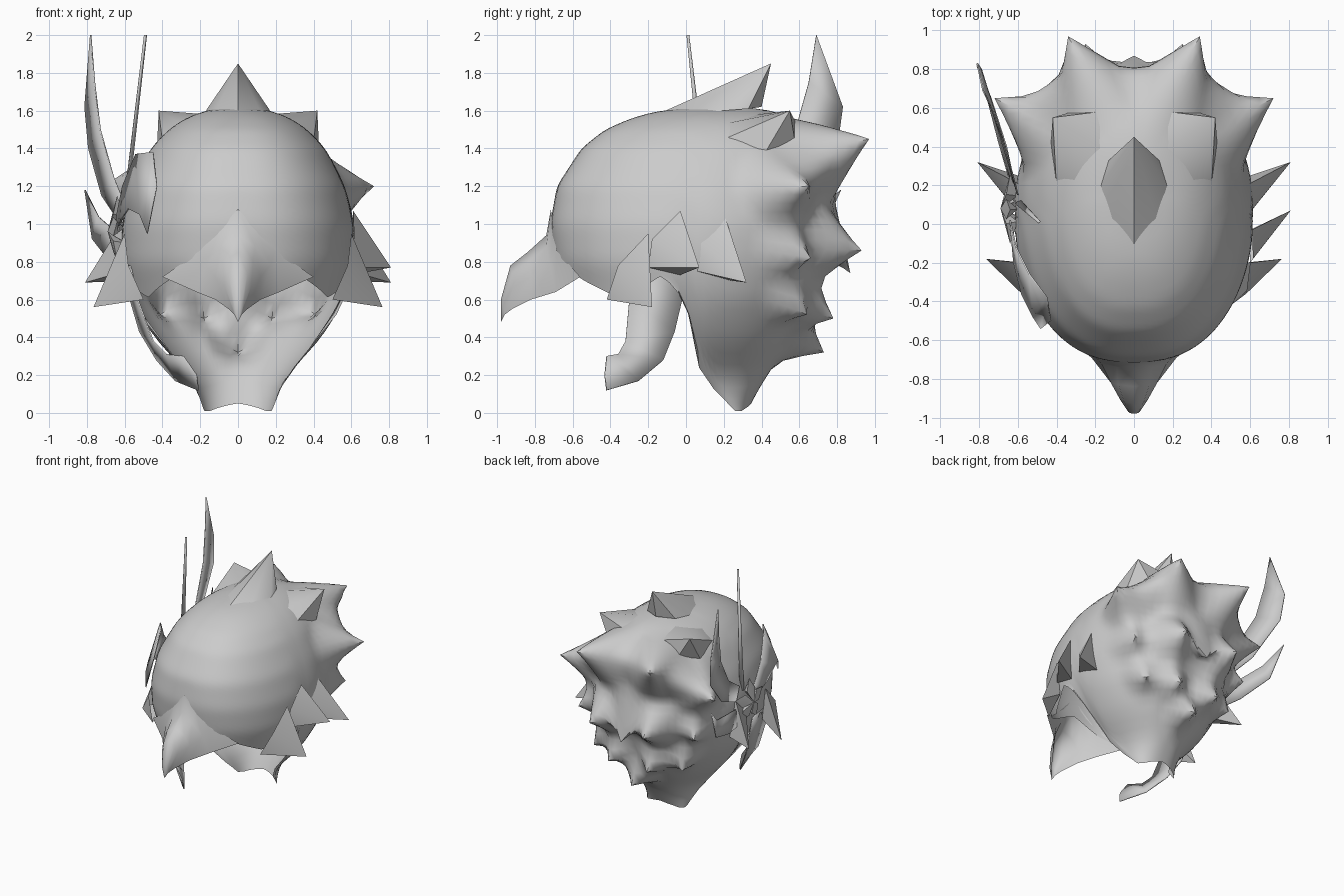
import bpy, bmesh, math
from mathutils import Vector

if "Cube" in bpy.data.objects:
    bpy.data.objects.remove(bpy.data.objects["Cube"])

grey = bpy.data.materials.new("plain_grey")
grey.diffuse_color = (0.6, 0.6, 0.6, 1)
grey.use_nodes = True
grey.node_tree.nodes["Principled BSDF"].inputs["Base Color"].default_value = grey.diffuse_color


def finish(name, bm, angle):
    me = bpy.data.meshes.new(name)
    bm.to_mesh(me)
    bm.free()
    ob = bpy.data.objects.new(name, me)
    bpy.context.collection.objects.link(ob)
    me.materials.append(grey)
    bpy.ops.object.select_all(action='DESELECT')
    ob.select_set(True)
    bpy.context.view_layer.objects.active = ob
    bpy.ops.object.shade_smooth_by_angle(angle=math.radians(angle))
    return ob


def lerp_table(table, key):
    """Linear look-up in rows of (key, values...) sorted by rising key."""
    if key <= table[0][0]:
        return table[0][1:]
    for a, b in zip(table, table[1:]):
        if key <= b[0]:
            t = (key - a[0]) / (b[0] - a[0])
            return [p + (q - p) * t for p, q in zip(a[1:], b[1:])]
    return table[-1][1:]


def grid(bm, rows, closed=False):
    vs = [[bm.verts.new(p) for p in r] for r in rows]
    for a, b in zip(vs, vs[1:]):
        n = len(a)
        for i in range(n if closed else n - 1):
            j = (i + 1) % n
            bm.faces.new((a[i], b[i], b[j], a[j]))
    return vs


def mirror(p):
    return (-p[0], p[1], p[2])


# head shell: height, half width, front y, middle y, back y
RINGS = [(0.00, .18, .20, .25, .32), (0.10, .21, .05, .15, .37), (0.20, .25, -.1, .075, .43),
         (0.30, .36, -.25, .06, .50), (0.40, .45, -.35, .06, .57), (0.60, .57, -.62, .05, .67),
         (0.80, .62, -.70, .05, .74), (1.00, .62, -.72, .07, .78),
         (1.20, .57, -.685, .08, .78), (1.40, .465, -.555, .10, .73),
         (1.50, .37, -.43, .12, .66), (1.56, .28, -.29, .14, .58), (1.60, .18, -.15, .16, .48),
         (1.63, .01, .18, .20, .22)]
# lower rim height by angle from the front
RIM = [(0, .92), (16, .80), (34, .70), (53, .61), (66, .66), (76, .73), (84, .61),
       (88, .45), (90, .24), (94, .12), (102, .01), (130, .01), (180, .05)]
TOP = 1.63


def shell_point(theta, z):
    w, f, c, b = lerp_table(RINGS, z)
    s, k = math.sin(theta), math.cos(theta)
    x = w * math.copysign(abs(s) ** .82, s)
    return Vector((x, c + k * (f - c) if k > 0 else c - k * (b - c), z))


COLS, ROWS = 96, 36
rows = []
for r in range(ROWS + 1):
    row = []
    for i in range(COLS):
        th = 2 * math.pi * i / COLS
        if th > math.pi:
            th -= 2 * math.pi
        rim = lerp_table(RIM, abs(math.degrees(th)))[0]
        row.append(shell_point(th, TOP - (TOP - rim) * (r / ROWS) ** 1.4))
    rows.append(row)
bm = bmesh.new()
vs = grid(bm, rows, closed=True)
bm.faces.new(vs[0])
for _ in range(3):
    bmesh.ops.smooth_vert(bm, verts=[v for r in vs[1:-1] for v in r], factor=.5,
                          use_axis_x=True, use_axis_y=True, use_axis_z=True)

# feather tufts pulled out of the back of the shell: base, tip, radius
TUFTS = [((.22, .7, 1.35), (.34, .97, 1.45), .28), ((.5, .5, 1.2), (.72, .65, 1.2), .25),
         ((.25, .72, .9), (.25, .93, .86), .23), ((.17, .62, .6), (.18, .78, .5), .18),
         ((.36, .5, .62), (.41, .64, .52), .17), ((.47, .5, .88), (.54, .66, .82), .18)]
tufts = TUFTS + [(mirror(b), mirror(t), r) for b, t, r in TUFTS]
tufts += [((0, .76, 1.0), (0, .87, .74), .2), ((0, .55, .42), (0, .73, .32), .18)]
start = {v: v.co.copy() for v in bm.verts}
for base, tip, rad in tufts:
    root = min(start.values(), key=lambda c: (c - Vector(base)).length)
    pull = Vector(tip) - root
    for v, c in start.items():
        d = (c - root).length / rad
        if d < 1:
            v.co += pull * (1 - d) ** 1.3
bm.normal_update()
finish("feathered_head_shell", bm, 50)


# pointed feathers standing off the shell: fan of base points round a tip
def feather(name, base, tip):
    bm = bmesh.new()
    t = bm.verts.new(tip)
    ring = [bm.verts.new(p) for p in base]
    for i in range(len(ring)):
        bm.faces.new((ring[i - 1], ring[i], t))
    centre = sum((v.co for v in ring), Vector()) / len(ring)
    mid = (centre + t.co) / 2
    bm.normal_update()
    for f in bm.faces:
        if f.normal.dot(f.calc_center_median() - mid) < 0:
            f.normal_flip()
    finish(name, bm, 35)


feather("crest_feather", [(0, -.12, 1.595), (.12, .0, 1.59), (.17, .2, 1.60), (.13, .33, 1.61), (0, .40, 1.62),
                          (-.13, .33, 1.61), (-.17, .2, 1.60), (-.12, .0, 1.59)], (0, .45, 1.85))
SIDE = [("cheek_feather", [(.6, -.2, .95), (.58, -.36, .78), (.5, -.42, .6), (.57, -.2, .68)], (.765, -.18, .56)),
        ("ear_feather", [(.61, -.03, 1.07), (.615, -.18, .92), (.6, -.2, .77), (.6, -.03, .73)], (.81, .07, .77)),
        ("nape_feather", [(.6, .21, 1.03), (.615, .08, .9), (.6, .06, .75), (.57, .24, .70)], (.81, .32, .69)),
        ("crown_feather", [(.40, .18, 1.44), (.3, .2, 1.53), (.16, .38, 1.58), (.18, .58, 1.54),
                           (.32, .58, 1.42), (.43, .42, 1.38)], (.42, .55, 1.6))]
for name, base, tip in SIDE:
    feather(name + "_right", base, tip)
    if name != "ear_feather":
        feather(name + "_left", [mirror(p) for p in base], mirror(tip))

# beak: ridge, flank and lower edge, mirrored
ridge = [(0, -.715, 1.08), (0, -.74, .94), (0, -.84, .85), (0, -.93, .78), (0, -.98, .6), (0, -.98, .48)]
upper = [(.10, -.705, .97), (.09, -.74, .88), (.08, -.83, .8), (.05, -.92, .74), (.02, -.977, .59), (0, -.98, .48)]
flank = [(.2, -.685, .86), (.17, -.72, .78), (.12, -.82, .72), (.07, -.91, .67), (.03, -.97, .57), (0, -.98, .48)]
lower = [(.40, -.56, .72), (.22, -.69, .64), (.12, -.82, .60), (.05, -.92, .55), (.02, -.96, .52), (0, -.98, .48)]
bm = bmesh.new()
for s in (1, -1):
    grid(bm, [[(s * x, y, z) for x, y, z in line] for line in (ridge, upper, flank, lower)])
bmesh.ops.remove_doubles(bm, verts=bm.verts, dist=.001)
bmesh.ops.recalc_face_normals(bm, faces=bm.faces)
if sum(f.normal.y for f in bm.faces) > 0:
    bmesh.ops.reverse_faces(bm, faces=bm.faces)
finish("beak", bm, 80)


# side plumes: thin plates between two edges
def plume(name, edge_a, edge_b):
    bm = bmesh.new()
    grid(bm, [edge_a, edge_b])
    bmesh.ops.remove_doubles(bm, verts=bm.verts, dist=.001)
    ob = finish(name, bm, 40)
    mod = ob.modifiers.new("thickness", 'SOLIDIFY')
    mod.thickness = .008
    mod.offset = 0


plume("tall_plume",
      [(-.60, .15, 1.1), (-.66, .38, 1.25), (-.73, .58, 1.5), (-.76, .65, 1.75), (-.78, .69, 2.0)],
      [(-.62, .22, 1.0), (-.72, .55, 1.15), (-.79, .80, 1.4), (-.81, .83, 1.62), (-.78, .69, 2.0)])
plume("back_plume",
      [(-.60, .12, .92), (-.66, .4, .97), (-.74, .65, 1.04), (-.81, .82, 1.18)],
      [(-.62, .15, .8), (-.70, .43, .83), (-.77, .7, .92), (-.81, .82, 1.18)])
plume("hanging_plume",
      [(-.57, -.25, .78), (-.53, -.3, .6), (-.45, -.32, .38), (-.38, -.36, .31), (-.29, -.42, .3), (-.22, -.43, .2)],
      [(-.62, 0, .78), (-.57, -.02, .6), (-.52, -.06, .43), (-.43, -.12, .28), (-.33, -.25, .17), (-.21, -.42, .12)])
plume("front_plume",
      [(-.64, .02, 1.05), (-.61, -.12, 1.2), (-.54, -.26, 1.37), (-.45, -.38, 1.38), (-.43, -.5, 1.2)],
      [(-.64, .02, .95), (-.62, -.2, 1.02), (-.58, -.36, 1.08), (-.52, -.48, 1.05), (-.48, -.54, .95)])
plume("needle_plume",
      [(-.61, .10, 1.05), (-.495, .005, 2.0)], [(-.59, .13, 1.05), (-.485, .015, 2.0)])

# rosette: faceted boss with broad pointed petals
bm = bmesh.new()
hub = Vector((-.64, .08, .96))
for k in range(5):
    a = math.radians(72 * k + 20)
    pts = [hub + Vector((dx, r * math.cos(a + da), r * math.sin(a + da))) for r, da, dx in
           ((0, 0, -.05), (.11, -.5, -.02), (.19, 0, .0), (.11, .5, -.02), (.07, 0, .04))]
    v = [bm.verts.new(p) for p in pts]
    for f in ((0, 1, 2), (0, 2, 3), (4, 2, 1), (4, 3, 2), (0, 4, 1), (0, 3, 4)):
        bm.faces.new([v[i] for i in f])
bmesh.ops.recalc_face_normals(bm, faces=bm.faces)
finish("rosette", bm, 20)
